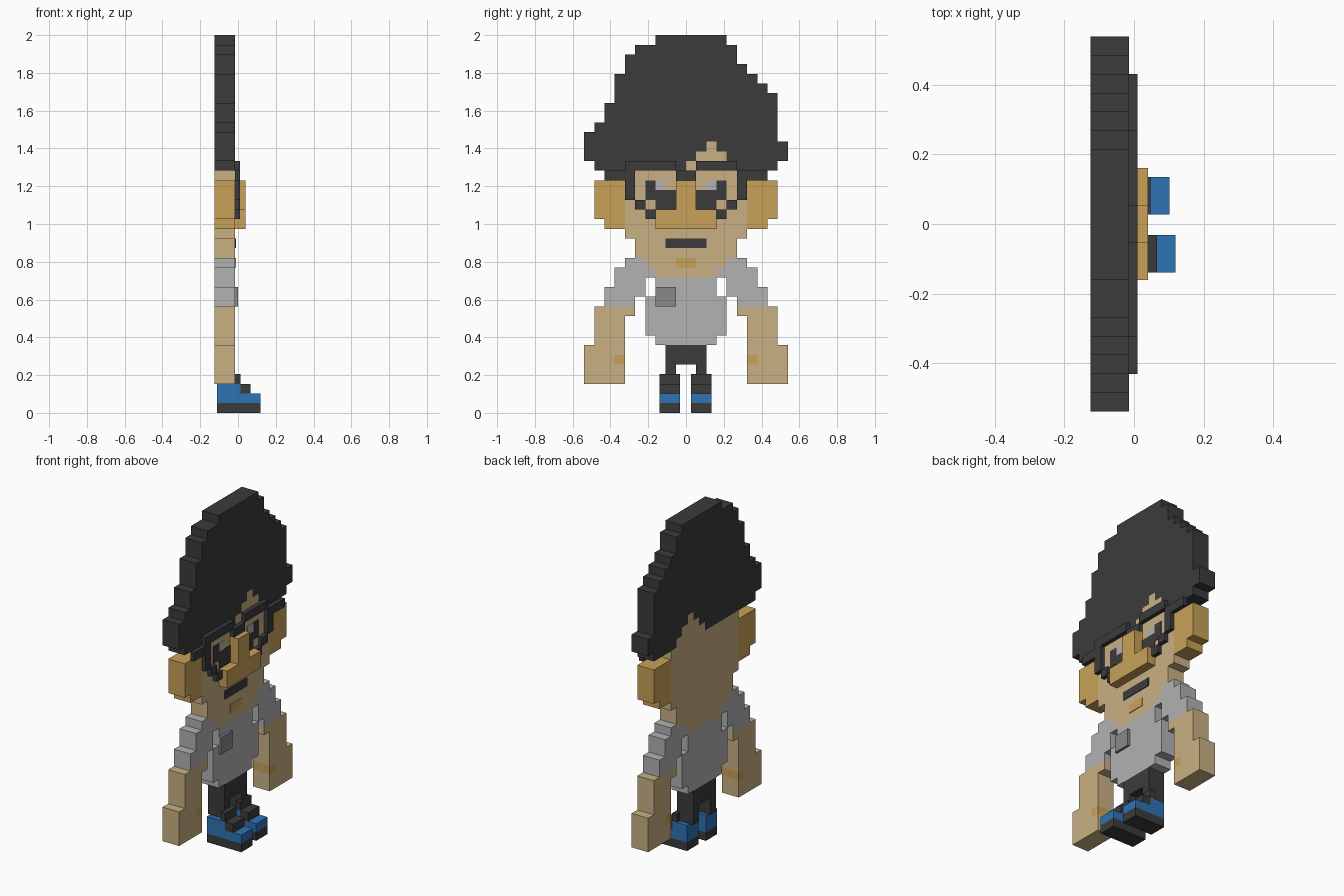
import bpy, bmesh

if "Cube" in bpy.data.objects:
    bpy.data.objects.remove(bpy.data.objects["Cube"])

UY, UZ = 0.0539, 2 / 39          # block width and height
BACK, FRONT = -0.125, -0.015     # slab thickness along x


def colour(name, hexa):
    m = bpy.data.materials.new(name)
    rgb = [int(hexa[i:i + 2], 16) / 255 for i in (0, 2, 4)]
    m.diffuse_color = [((c + 0.055) / 1.055) ** 2.4 for c in rgb] + [1]
    m.use_nodes = True
    m.node_tree.nodes["Principled BSDF"].inputs["Base Color"].default_value = m.diffuse_color
    return m


DARK = colour("charcoal", "3B3B3B")
SKIN = colour("skin", "C9B184")
TAN = colour("tan", "C8A158")
GREY = colour("light grey", "B2B2B2")
POCKET = colour("mid grey", "888888")
BLUE = colour("blue", "2D73B5")


def blocks(name, mat, rects, x0=BACK, x1=FRONT, mirror=False):
    """Boxes from (y0, y1, z0, z1) block coordinates, optionally mirrored in y."""
    if mirror:
        rects = rects + [(-b, -a, c, d) for a, b, c, d in rects]
    bm = bmesh.new()
    for a, b, c, d in rects:
        box = bmesh.ops.create_cube(bm, size=1)["verts"]
        for v in box:
            v.co = (x1 if v.co.x > 0 else x0,
                    UY * (b if v.co.y > 0 else a),
                    UZ * (d if v.co.z > 0 else c))
    me = bpy.data.meshes.new(name)
    bm.to_mesh(me)
    bm.free()
    me.materials.append(mat)
    ob = bpy.data.objects.new(name, me)
    bpy.context.collection.objects.link(ob)
    return ob


# Hair, with a notch in the fringe
blocks("hair", DARK, [
    (-3, 4, 38, 39), (-5, 5, 37, 38), (-6, 5, 36, 37), (-6, 6, 35, 36),
    (-7, 7, 34, 35), (-7, 8, 33, 34), (-7, 9, 32, 33), (-8, 9, 30, 32),
    (-9, 9, 29, 30), (-10, 9, 28, 29), (-10, 2, 27, 28), (3, 10, 27, 28),
    (-10, 1, 26, 27), (4, 10, 26, 27), (-9, 0, 25, 26), (5, 9, 25, 26)])

# Head
blocks("head", SKIN, [
    (2, 3, 27, 28), (1, 4, 26, 27), (0, 5, 25, 26), (-6, 6, 18, 25),
    (-5, 5, 16, 18), (-4, 4, 15, 16), (-3, 3, 14, 15)])
blocks("ears", TAN, [(6, 9, 20, 24), (6, 8, 19, 20)], mirror=True)
blocks("nose", TAN, [(-1, 1, 21, 24), (-3, 3, 19, 21)], FRONT, 0.04)

# Face details as thin plates
blocks("eyes", DARK, [(3, 4, 22, 24), (1, 3, 21, 23)], FRONT, FRONT + 0.004, True)
blocks("eye_highlights", GREY, [(2, 3, 23, 24)], FRONT, FRONT + 0.004, True)
blocks("mouth", DARK, [(-2, 2, 17, 18)], FRONT, FRONT + 0.004)
blocks("chin_mark", TAN, [(-1, 1, 15, 16)], FRONT, FRONT + 0.004)

# Glasses
blocks("glasses_top", DARK, [(-6, -1, 25, 26), (1, 5, 25, 26), (-1, 1, 24, 25)],
       FRONT, 0.01)
blocks("glasses_sides", DARK, [(5, 8, 24, 25), (5, 6, 22, 24), (4, 5, 21, 22),
                               (3, 4, 20, 21)], FRONT, 0.01, True)

# Shirt
blocks("shirt", GREY, [(-3, 3, 12, 14), (-4, 4, 8, 12), (-3, 3, 7, 8)])
blocks("sleeves", GREY, [(4, 6, 15, 16), (3, 7, 14, 15), (4, 7, 13, 14),
                         (4, 8, 12, 13), (5, 8, 11, 12)], mirror=True)
blocks("pocket", POCKET, [(-3, -1, 11, 13)], FRONT, 0.0)

# Arms, with a coloured block in each hand
blocks("arms", SKIN, [(5, 9, 10, 11), (6, 9, 7, 10), (6, 10, 6, 7),
                      (7, 10, 5, 6), (6, 10, 3, 5)], mirror=True)
blocks("hand_marks", TAN, [(6, 7, 5, 6)], mirror=True)

# Trousers
blocks("trousers", DARK, [(-2, 2, 5, 7)])
blocks("trouser_legs", DARK, [(1, 2, 3, 5)], mirror=True)

# Shoes, one slightly ahead of the other
for side, y0, y1, dx in (("left", 0.5, 2.5, -0.018), ("right", -2.6, -0.6, 0.0)):
    heel = -0.11 - dx * 0.5
    blocks(side + "_sole", DARK, [(y0, y1, 0, 1)], heel, 0.12 + dx)
    blocks(side + "_shoe", BLUE, [(y0, y1, 1, 2)], heel, 0.12 + dx)
    blocks(side + "_shoe_ankle", BLUE, [(y0, y1, 2, 3)], heel, 0.012 + dx)
    blocks(side + "_laces", DARK, [(y0, y1, 2, 3)], 0.012 + dx, 0.066 + dx)
    blocks(side + "_tongue", DARK, [(y0, y1, 3, 4)], -0.015 + dx, 0.012 + dx)
